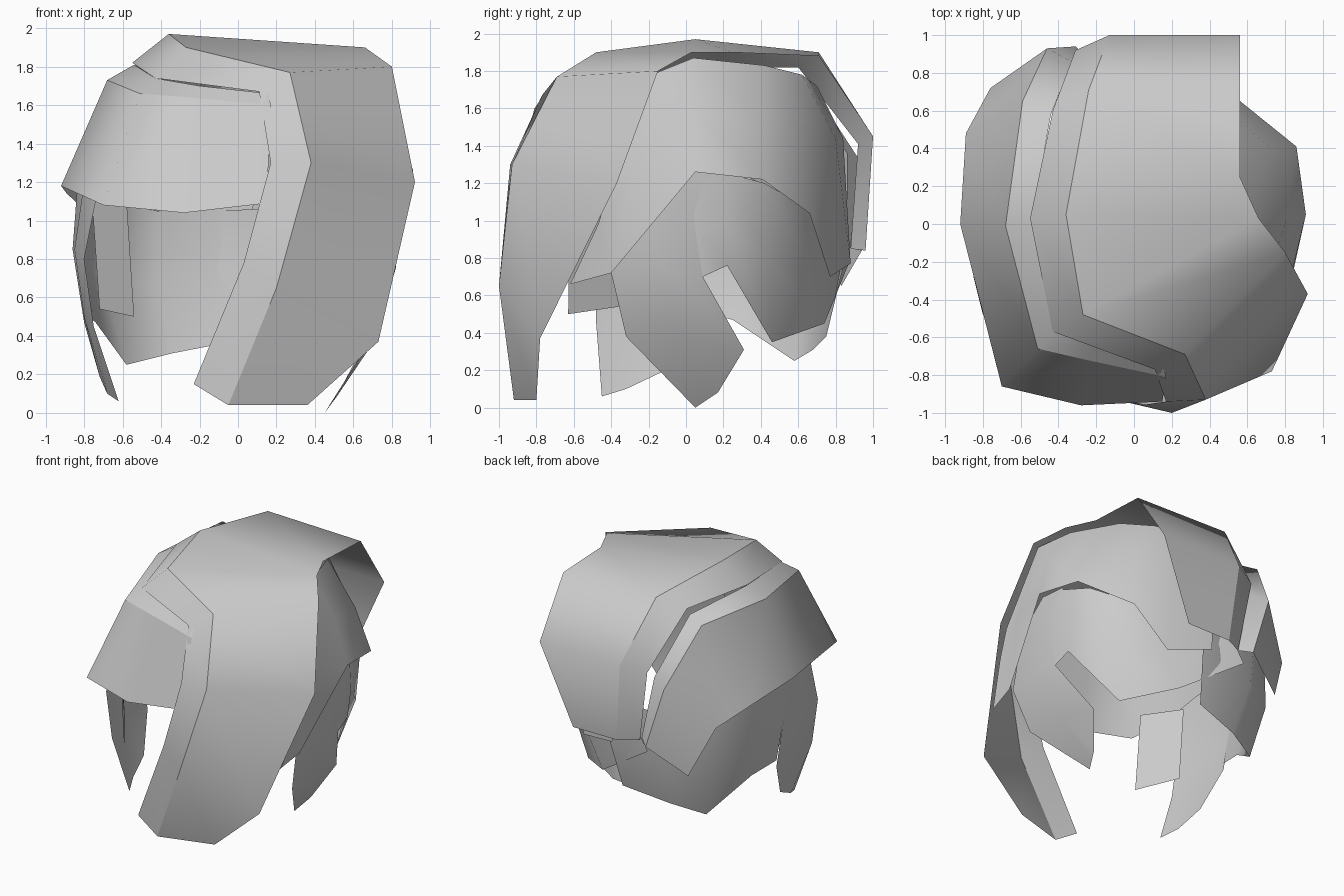
import bpy, math
from mathutils import Vector

CENTRE = Vector((0, 0, 0.9))


def sheet(name, *edges):
    """Loft a thin smooth sheet through a few edge curves."""
    n = len(edges[0])
    faces = [(i * n + j, i * n + j + 1, (i + 1) * n + j + 1, (i + 1) * n + j)
             for i in range(len(edges) - 1) for j in range(n - 1)]
    mesh = bpy.data.meshes.new(name)
    mesh.from_pydata([p for e in edges for p in e], [], faces)
    # point every sheet's normals away from the head
    out = sum((f.center - CENTRE).dot(f.normal) * f.area for f in mesh.polygons)
    if out < 0:
        mesh.flip_normals()
    ob = bpy.data.objects.new(name, mesh)
    bpy.context.collection.objects.link(ob)
    bpy.ops.object.select_all(action='DESELECT')
    ob.select_set(True)
    bpy.context.view_layer.objects.active = ob
    bpy.ops.object.shade_smooth_by_angle(angle=math.radians(75))
    return ob


# Swept fringe: right front tip, over the crown, down the back, with a bevelled rim
outer = [(.36, -.80, .04), (.73, -.78, .37), (.92, -.37, 1.2), (.80, -.15, 1.8), (.66, .03, 1.9),
         (.56, .25, 1.9), (.56, .71, 1.88), (.56, 1, 1.45), (.30, .96, .84)]
crease = [(-.05, -.92, .04), (.20, -1, .65), (.38, -.93, 1.3), (.27, -.69, 1.77), (-.27, -.48, 1.9),
          (-.36, .05, 1.97), (-.24, .71, 1.9), (-.13, 1, 1.45), (-.07, .96, .84)]
rim = [(-.23, -.90, .15), (.03, -.96, .78), (.17, -.94, 1.3), (.11, -.77, 1.67), (-.43, -.57, 1.74),
       (-.55, .03, 1.82), (-.43, .60, 1.82), (-.31, .92, 1.41), (-.22, .88, .85)]
sheet("swept_fringe", outer, crease)
sheet("fringe_rim", crease, rim)

# Left side hair: forehead round to the back left
root = [(.16, -.77, 1.66), (-.20, -.64, 1.70), (-.43, -.56, 1.74), (-.54, .03, 1.81),
        (-.44, .58, 1.77), (-.33, .86, 1.36), (-.22, .86, .86)]
brow = [(.17, -.81, 1.60), (-.25, -.72, 1.64), (-.51, -.66, 1.66), (-.68, -.01, 1.73),
        (-.59, .65, 1.75), (-.46, .93, 1.32), (-.31, .94, .84)]
hem = [(.15, -.94, 1.09), (-.28, -.96, 1.04), (-.70, -.86, 1.08), (-.92, 0, 1.18),
       (-.89, .48, 1.14), (-.76, .72, 1.02), (-.60, .83, .65)]
sheet("left_under_layer", root, brow)
sheet("left_side_hair", brow, hem)

# Right side hair tucked under the fringe
sheet("right_side_hair",
      [(.84, -.40, 1.2), (.75, -.16, 1.79), (.62, .04, 1.87), (.48, .42, 1.83),
       (.32, .62, 1.78), (.18, .66, 1.75), (-.1, .70, 1.72)],
      [(.84, -.47, .98), (.83, -.28, 1.28), (.81, .03, 1.6), (.73, .40, 1.53),
       (.46, .64, 1.52), (.27, .80, 1.44), (-.04, .84, 1.44)],
      [(.78, -.62, .66), (.81, -.40, .72), (.91, .05, 1.26), (.86, .41, 1.22),
       (.55, .66, 1.04), (.34, .77, .70), (.02, .88, .77)])

# Left lower hair: pointed front lock, then nape
sheet("left_front_lock",
      [(-.74, -.47, 1.10), (-.80, -.28, 1.2), (-.83, .03, 1.25)],
      [(-.80, -.48, .80), (-.85, -.28, .85), (-.86, .03, .85)],
      [(-.75, -.48, .45), (-.80, -.25, .50), (-.80, .03, .47)],
      [(-.62, -.45, .06), (-.68, -.32, .10), (-.72, -.13, .19)])
sheet("left_nape_hair",
      [(-.83, .03, 1.25), (-.81, .30, 1.25), (-.70, .60, 1.1), (-.42, .82, 1.05), (.08, .84, 1.1)],
      [(-.86, .03, .85), (-.82, .29, .82), (-.70, .61, .68), (-.41, .79, .68), (.07, .84, .75)],
      [(-.80, .03, .52), (-.74, .25, .47), (-.58, .58, .25), (-.34, .68, .31), (.02, .75, .38)])

# Left sideburn flap
sheet("left_sideburn",
      [(-.58, -.62, 1.12), (-.76, -.36, 1.12)], [(-.54, -.63, .50), (-.72, -.36, .54)])

# Right lower hair: pointed lock, then nape with a slot between
sheet("right_front_lock",
      [(.82, -.25, 1.1), (.84, 0, 1.28), (.82, .20, 1.28)],
      [(.78, -.40, .72), (.82, -.12, .75), (.80, .09, .70)],
      [(.69, -.32, .38), (.70, 0, .36), (.63, .31, .31)],
      [(.45, .05, 0), (.48, .11, .04), (.51, .17, .08)])
sheet("right_nape_hair",
      [(.83, .02, 1.28), (.82, .20, 1.26), (.76, .42, 1.2), (.50, .63, 1.08), (-.1, .84, 1.05)],
      [(.82, .05, .95), (.82, .22, .98), (.70, .45, .78), (.40, .69, .74), (-.2, .87, .9)],
      [(.80, .09, .70), (.79, .22, .76), (.52, .46, .35), (.20, .74, .45), (-.28, .87, .77)])
